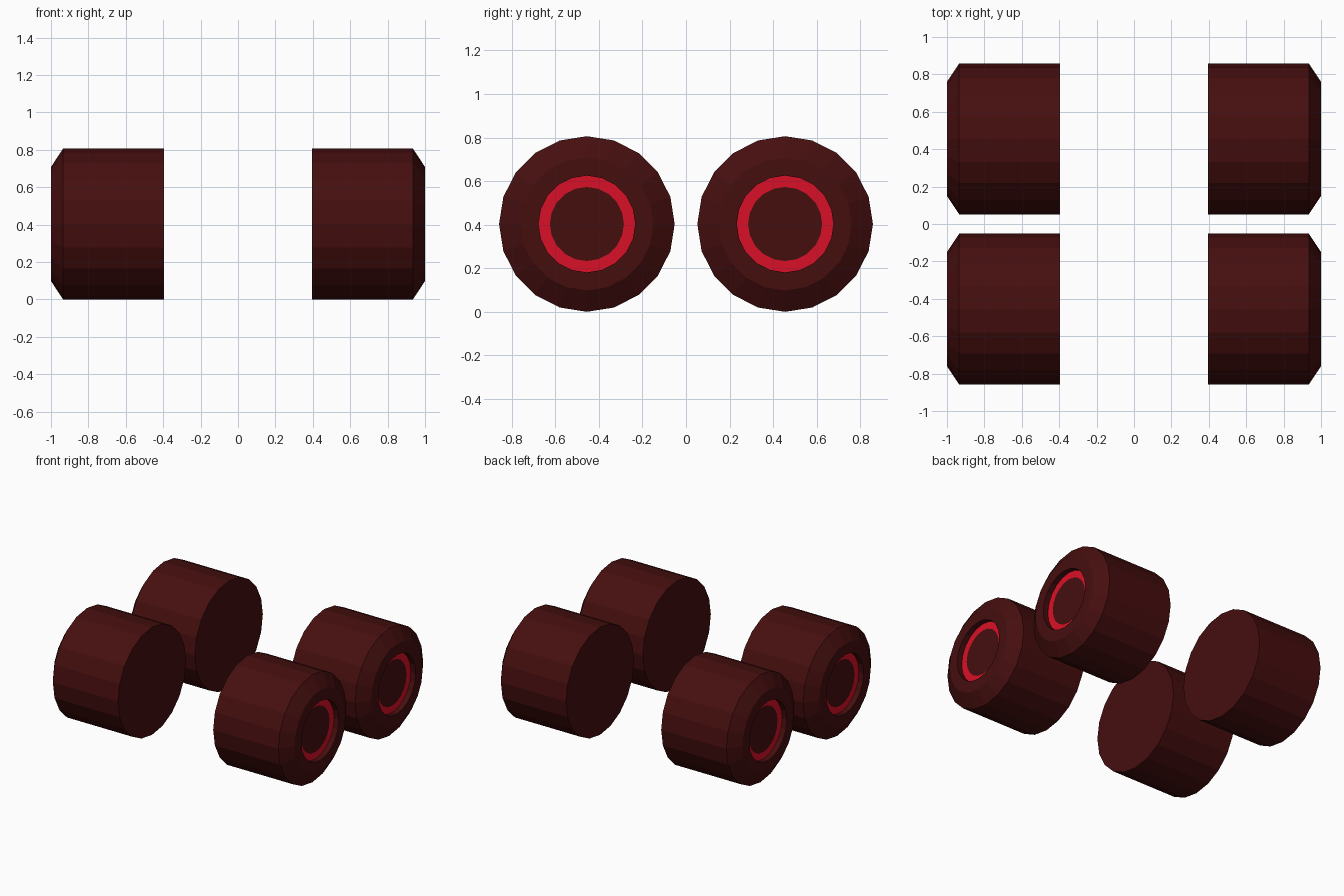
import bpy
import bmesh
from math import cos, sin, tau

cube = bpy.data.objects.get("Cube")
if cube:
    bpy.data.objects.remove(cube, do_unlink=True)

SIDES = 20
AXLE_Y, RADIUS = 0.455, 0.403


def make_material(name, colour):
    mat = bpy.data.materials.new(name)
    mat.use_nodes = True
    mat.diffuse_color = colour
    mat.node_tree.nodes["Principled BSDF"].inputs["Base Color"].default_value = colour
    return mat


dark = make_material("dark maroon", (0.061, 0.0044, 0.0046, 1))
red = make_material("bright red", (0.70, 0.005, 0.02, 1))

# Distance from the centre line and radius, from inner face to hub
PROFILE = [
    (0.395, RADIUS),   # inner face edge
    (0.935, RADIUS),   # end of tread
    (1.0, 0.305),      # bevelled shoulder
    (1.0, 0.222),      # rim opening
    (0.96, 0.222),     # recess wall
    (0.96, 0.17),      # painted ring down to the hub
]
RING_BAND = len(PROFILE) - 2


def make_wheel(name, side, y):
    bm = bmesh.new()
    rings = [[bm.verts.new((side * x, y + r * cos(tau * i / SIDES),
                            RADIUS + r * sin(tau * i / SIDES)))
              for i in range(SIDES)] for x, r in PROFILE]
    # Bands between neighbouring rings
    for band, (a, b) in enumerate(zip(rings, rings[1:])):
        for i in range(SIDES):
            j = (i + 1) % SIDES
            face = bm.faces.new((a[i], a[j], b[j], b[i]))
            face.material_index = int(band == RING_BAND)
    # Inner face and hub disc
    bm.faces.new(rings[0])
    bm.faces.new(rings[-1])
    bmesh.ops.recalc_face_normals(bm, faces=bm.faces)
    mesh = bpy.data.meshes.new(name)
    bm.to_mesh(mesh)
    bm.free()
    mesh.materials.append(dark)
    mesh.materials.append(red)
    wheel = bpy.data.objects.new(name, mesh)
    bpy.context.collection.objects.link(wheel)


# Four wheels
for end, y in (("front", -AXLE_Y), ("back", AXLE_Y)):
    for hand, side in (("left", 1), ("right", -1)):
        make_wheel(f"{end}_{hand}_wheel", side, y)
